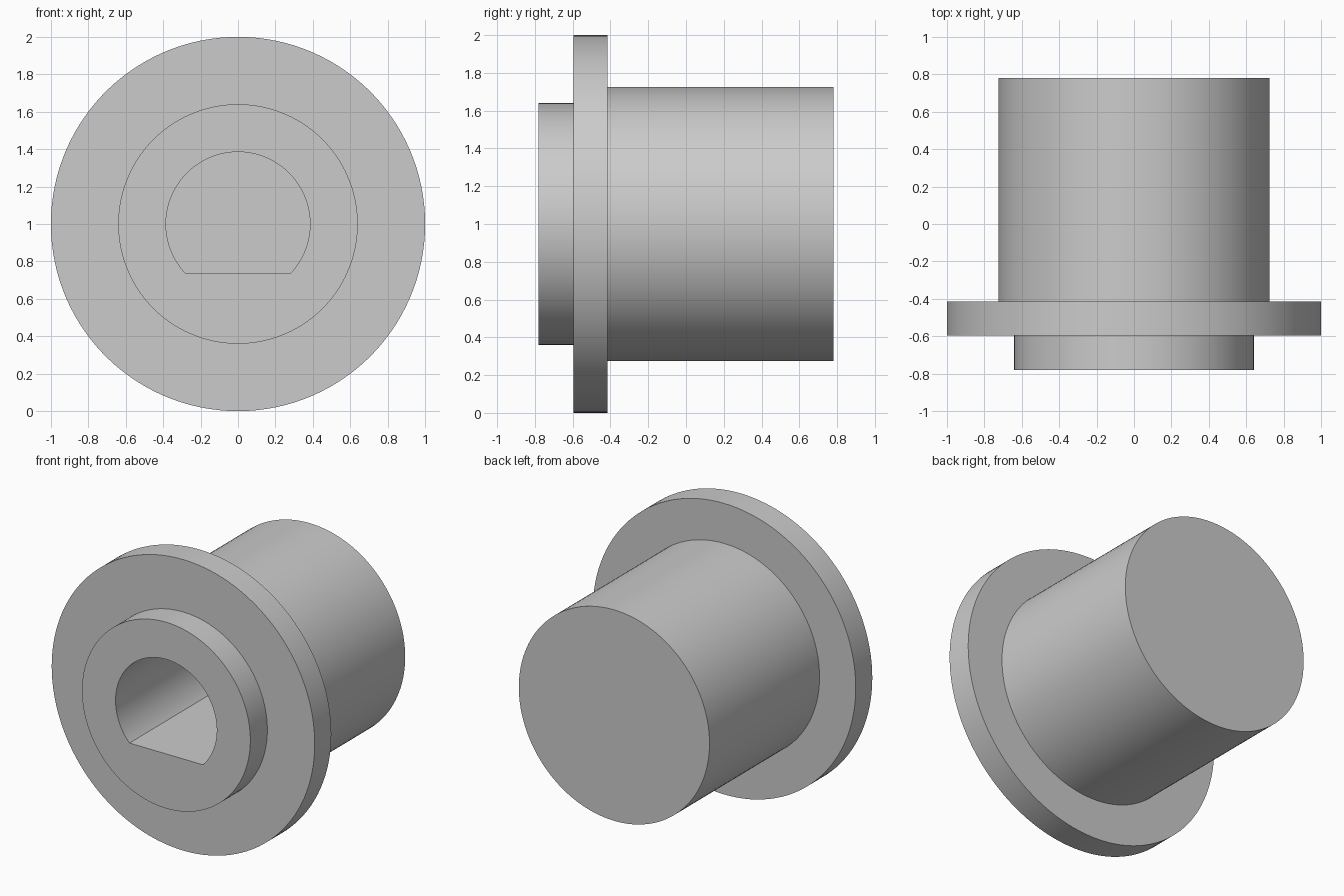
import bpy, bmesh, math

cube = bpy.data.objects.get("Cube")
if cube:
    bpy.data.objects.remove(cube, do_unlink=True)

SEGMENTS = 124          # the bore flat starts exactly on a vertex
CENTRE_Z = 1.0
FLAT = -0.265           # height of the bore flat relative to the axis

grey = bpy.data.materials.new("plain grey")
grey.use_nodes = True
colour = (0.6, 0.6, 0.6, 1)
grey.diffuse_color = colour
grey.node_tree.nodes["Principled BSDF"].inputs["Base Color"].default_value = colour


def ring(bm, radius, y, flat=None):
    """Circle around the y axis, optionally cut off to a D shape."""
    verts = []
    for i in range(SEGMENTS):
        a = 2 * math.pi * i / SEGMENTS
        z = radius * math.sin(a)
        if flat is not None:
            z = max(z, flat)
        verts.append(bm.verts.new((radius * math.cos(a), y, CENTRE_Z + z)))
    return verts


# Outline from the bore floor, out of the front, over the steps to the back
profile = [
    (0.385, 0.58, FLAT), (0.385, -0.78, FLAT),      # D-shaped blind bore
    (0.64, -0.78, None), (0.64, -0.595, None),      # front collar
    (1.0, -0.595, None), (1.0, -0.415, None),       # flange
    (0.725, -0.415, None), (0.725, 0.78, None),     # barrel
]

bm = bmesh.new()
rings = [ring(bm, *p) for p in profile]
for a, b in zip(rings, rings[1:]):
    for i in range(SEGMENTS):
        j = (i + 1) % SEGMENTS
        bm.faces.new((a[i], a[j], b[j], b[i]))
bm.faces.new(rings[0])      # bore floor
bm.faces.new(rings[-1])     # closed back end
bmesh.ops.recalc_face_normals(bm, faces=bm.faces)

mesh = bpy.data.meshes.new("flanged_bushing")
bm.to_mesh(mesh)
bm.free()
mesh.materials.append(grey)
bushing = bpy.data.objects.new("flanged_bushing", mesh)
bpy.context.collection.objects.link(bushing)

# Smooth round walls with crisp rims
bpy.ops.object.select_all(action='DESELECT')
bushing.select_set(True)
bpy.context.view_layer.objects.active = bushing
bpy.ops.object.shade_smooth_by_angle(angle=math.radians(30))
